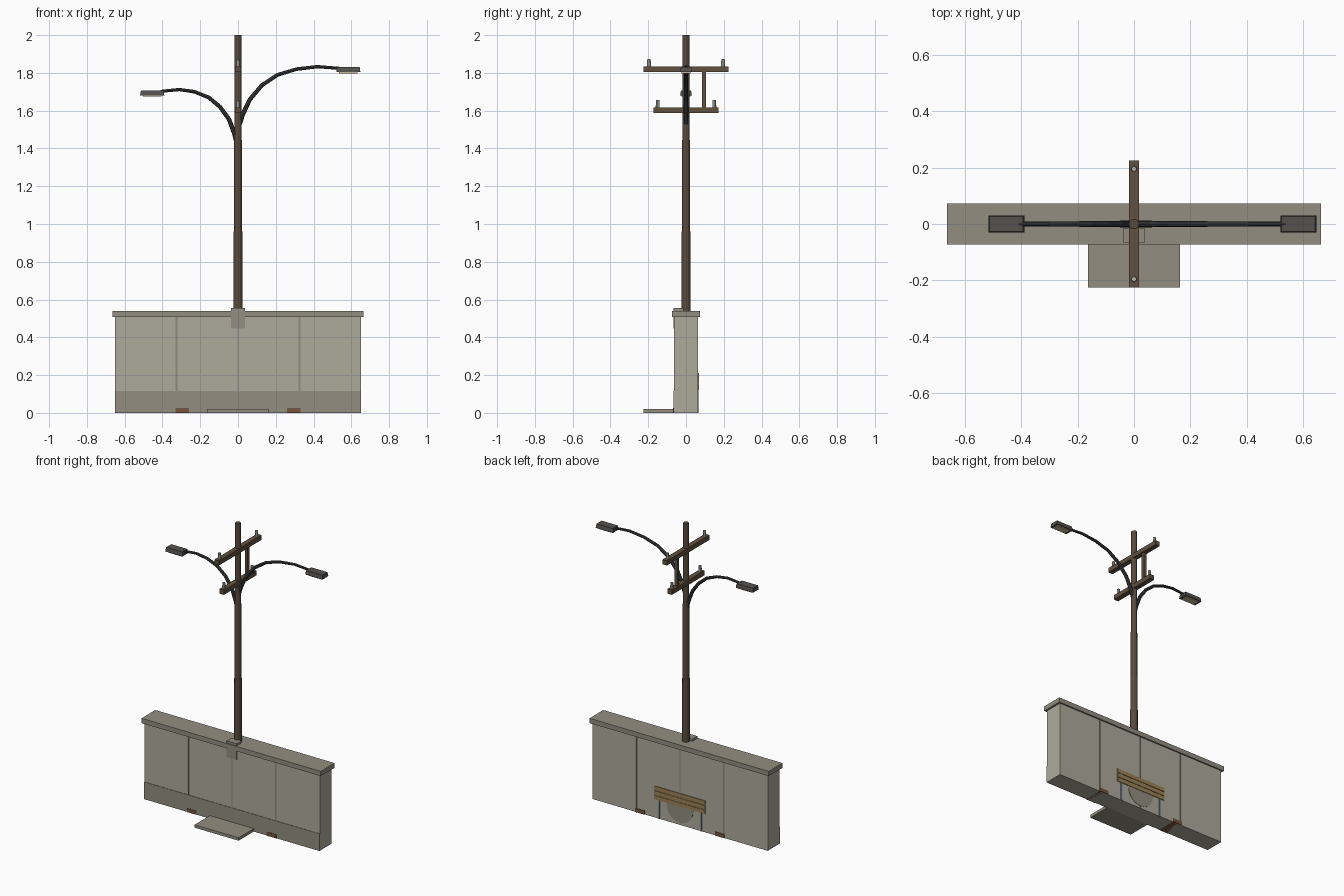
import bpy, bmesh, math

if "Cube" in bpy.data.objects:
    bpy.data.objects.remove(bpy.data.objects["Cube"])

def mat(name, c):
    m = bpy.data.materials.new(name)
    m.diffuse_color = (*c, 1)
    m.use_nodes = True
    m.node_tree.nodes["Principled BSDF"].inputs["Base Color"].default_value = m.diffuse_color
    return m

CONCRETE = mat("concrete", (0.42, 0.40, 0.33))
DARK_CONCRETE = mat("dark_concrete", (0.29, 0.27, 0.22))
SEAM = mat("seam", (0.27, 0.26, 0.22))
WOOD = mat("pole_wood", (0.10, 0.07, 0.045))
ARM_WOOD = mat("crossarm_wood", (0.12, 0.08, 0.05))
PLANK = mat("bench_plank", (0.33, 0.22, 0.09))
METAL = mat("dark_metal", (0.045, 0.045, 0.045))
HOUSING = mat("lamp_housing", (0.09, 0.085, 0.075))
LENS = mat("lamp_lens", (0.60, 0.50, 0.32))
CERAMIC = mat("ceramic", (0.55, 0.50, 0.42))
BRICK = mat("drain_brown", (0.18, 0.09, 0.05))
STEEL = mat("bench_steel", (0.20, 0.25, 0.29))

def finish(name, bm, m):
    me = bpy.data.meshes.new(name)
    bmesh.ops.recalc_face_normals(bm, faces=bm.faces)
    bm.to_mesh(me)
    bm.free()
    me.materials.append(m)
    o = bpy.data.objects.new(name, me)
    bpy.context.collection.objects.link(o)
    return o

def box(name, x, y, z, m, top_inset=0.0):
    """Box from (min, max) pairs, optionally with a narrower top."""
    bm = bmesh.new()
    bmesh.ops.create_cube(bm, size=1)
    for v in bm.verts:
        k = top_inset if v.co.z > 0 else 0
        v.co = [(a + b) / 2 + math.copysign((b - a) / 2 - (k if i < 2 else 0), c)
                for i, (c, (a, b)) in enumerate(zip(v.co, (x, y, z)))]
    return finish(name, bm, m)

def cyl(name, x, y, z0, z1, r0, r1, m, sides=12):
    bm = bmesh.new()
    bmesh.ops.create_cone(bm, cap_ends=True, segments=sides, radius1=r0, radius2=r1, depth=z1 - z0)
    bmesh.ops.translate(bm, verts=bm.verts, vec=(x, y, (z0 + z1) / 2))
    return finish(name, bm, m)

# Wall, coping, front plinth band and paving slab
box("wall", (-0.65, 0.65), (-0.063, 0.063), (0, 0.512), CONCRETE)
box("wall_coping", (-0.664, 0.664), (-0.073, 0.073), (0.508, 0.54), DARK_CONCRETE)
box("front_plinth", (-0.65, 0.65), (-0.066, -0.06), (0, 0.115), DARK_CONCRETE)
box("front_slab", (-0.163, 0.163), (-0.226, -0.06), (0, 0.02), DARK_CONCRETE)

# Panel seams running through the wall
for i, x in enumerate((-0.325, 0, 0.325)):
    w = 0.005 if x else 0.003
    box(f"panel_seam_{i}", (x - w, x + w), (-0.0645, 0.0645), (0.002, 0.51), SEAM)

# Drain blocks on both faces
for i, x in enumerate((-0.295, 0.295)):
    box(f"drain_block_{i}", (x - 0.035, x + 0.035), (-0.069, 0.067), (0, 0.025), BRICK)

# Pole seat on the coping and the patch beneath it
box("pole_seat", (-0.037, 0.037), (-0.067, -0.014), (0.538, 0.555), DARK_CONCRETE)
box("pole_patch", (-0.037, 0.037), (-0.067, -0.06), (0.447, 0.51), DARK_CONCRETE)

# Utility pole with a thicker lower sleeve
cyl("pole_sleeve", 0, 0, 0.53, 0.96, 0.024, 0.023, WOOD)
cyl("pole", 0, 0, 0.95, 2.0, 0.0215, 0.018, WOOD)

# Crossarms, insulators and strut
for n, h, z, pegs in (("upper", 0.226, 1.804, 0.196), ("lower", 0.173, 1.587, 0.15)):
    box(f"{n}_crossarm", (-0.017, 0.017), (-h, h), (z, z + 0.031), ARM_WOOD)
    for s in (-1, 1):
        cyl(f"{n}_insulator_{s}", 0, s * pegs, z + 0.03, z + 0.069, 0.0105, 0.009, CERAMIC, 8)
box("crossarm_strut", (-0.01, 0.01), (0.086, 0.106), (1.61, 1.81), ARM_WOOD)

def lamp(side, points, x, z):
    """Tapered curved arm along x/z points, plus housing and lens."""
    bm = bmesh.new()
    rings = []
    n, last = 8, len(points) - 1
    for i, (px, pz) in enumerate(points):
        a, b = points[max(i - 1, 0)], points[min(i + 1, last)]
        dx, dz = b[0] - a[0], b[1] - a[1]
        d = math.hypot(dx, dz)
        r = 0.013 - 0.005 * i / last
        ring = []
        for k in range(n):
            t = 2 * math.pi * k / n
            c = r * math.cos(t)
            ring.append(bm.verts.new((px - dz / d * c, r * math.sin(t), pz + dx / d * c)))
        rings.append(ring)
    for p, q in zip(rings, rings[1:]):
        for k in range(n):
            bm.faces.new((p[k], p[(k + 1) % n], q[(k + 1) % n], q[k]))
    bm.faces.new(rings[0])
    bm.faces.new(rings[-1])
    finish(f"{side}_lamp_arm", bm, METAL)
    box(f"{side}_lamp_housing", x, (-0.031, 0.031), (z, z + 0.027), HOUSING, 0.004)
    box(f"{side}_lamp_lens", (x[0] + 0.015, x[1] - 0.015), (-0.023, 0.023), (z - 0.006, z + 0.002), LENS)

lamp("right", [(0.008, 1.53), (0.025, 1.58), (0.063, 1.66), (0.127, 1.735), (0.21, 1.79),
               (0.31, 1.82), (0.42, 1.833), (0.54, 1.824)], (0.52, 0.648), 1.804)
lamp("left", [(-0.006, 1.43), (-0.018, 1.475), (-0.048, 1.555), (-0.095, 1.62), (-0.155, 1.67),
              (-0.23, 1.70), (-0.31, 1.712), (-0.41, 1.702)], (-0.518, -0.39), 1.681)

# Bench on the back face: slats, legs and round panel
for i in range(3):
    z = 0.124 + i * 0.031
    box(f"bench_slat_{i}", (-0.188, 0.188), (0.062, 0.068), (z, z + 0.026), PLANK)
for s in (-1, 1):
    box(f"bench_leg_{s}", (s * 0.155 - 0.006, s * 0.155 + 0.006), (0.06, 0.0665), (0, 0.2), STEEL)
bm = bmesh.new()
bmesh.ops.create_cone(bm, cap_ends=True, segments=24, radius1=0.098, radius2=0.098, depth=0.006)
for v in bm.verts:
    x, y, z = v.co
    v.co = (x, 0.062 + z, 0.113 + y)
finish("round_panel", bm, DARK_CONCRETE)
